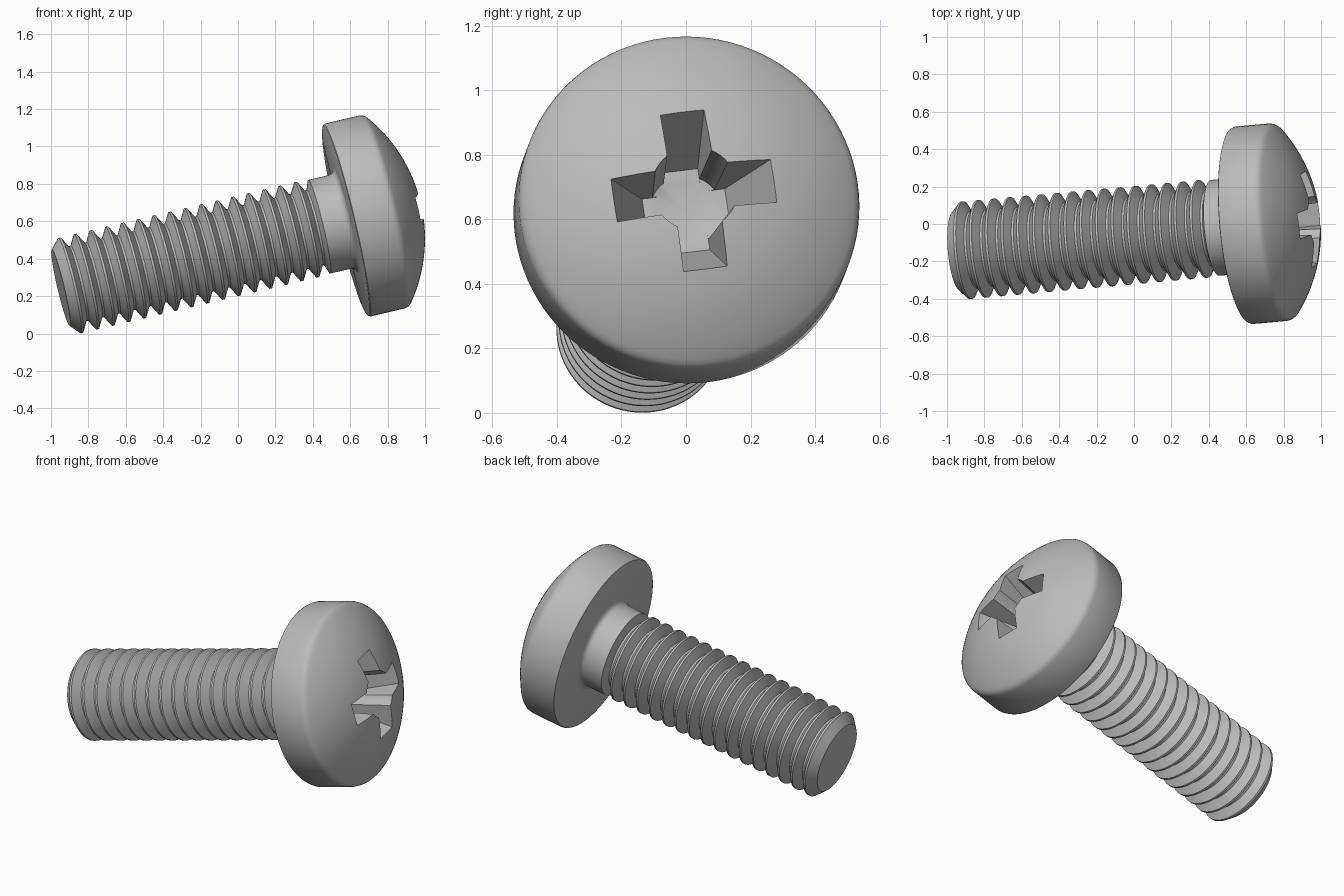
import bpy, bmesh, math
from mathutils import Vector, Matrix

if "Cube" in bpy.data.objects:
    bpy.data.objects.remove(bpy.data.objects["Cube"])

steel = bpy.data.materials.new("grey steel")
steel.use_nodes = True
grey = (0.5, 0.5, 0.5, 1)
steel.diffuse_color = grey
steel.node_tree.nodes["Principled BSDF"].inputs["Base Color"].default_value = grey

# Screw frame: local z runs from the tip to the head, zero at the head underside
axis = Vector((1, 0.09, 0.236)).normalized()
roll = math.radians(8.5)
side = Vector((0, math.cos(roll), math.sin(roll)))
side = (side - axis * side.dot(axis)).normalized()
up = axis.cross(side)
frame = Matrix((side, up, axis)).transposed().to_4x4()
frame.translation = (0.575, -0.008, 0.604)


def finish(name, bm):
    bmesh.ops.recalc_face_normals(bm, faces=bm.faces)
    bm.transform(frame)
    mesh = bpy.data.meshes.new(name)
    bm.to_mesh(mesh)
    bm.free()
    mesh.materials.append(steel)
    obj = bpy.data.objects.new(name, mesh)
    bpy.context.collection.objects.link(obj)
    return obj


def lathe(name, profile, steps=96):
    """Revolve (radius, height) points that start and end on the axis."""
    bm = bmesh.new()
    verts = [bm.verts.new((r, 0, z)) for r, z in profile]
    edges = [bm.edges.new(pair) for pair in zip(verts, verts[1:])]
    bmesh.ops.spin(bm, geom=verts + edges, cent=(0, 0, 0), axis=(0, 0, 1),
                   angle=math.tau, steps=steps)
    bmesh.ops.remove_doubles(bm, verts=bm.verts, dist=0.0001)
    return finish(name, bm)


def slot_cutter(name, turn):
    """Tapered bar, wider at the mouth than at the floor."""
    bm = bmesh.new()
    bmesh.ops.create_cube(bm, size=2)
    for v in bm.verts:
        mouth = v.co.z > 0
        v.co.x *= 0.285 if mouth else 0.13
        v.co.y *= 0.072 if mouth else 0.056
        v.co.z = 0.45 if mouth else 0.09
    bm.transform(Matrix.Rotation(turn, 4, 'Z'))
    return finish(name, bm)


def smooth(obj, degrees):
    bpy.ops.object.select_all(action='DESELECT')
    obj.select_set(True)
    bpy.context.view_layer.objects.active = obj
    bpy.ops.object.shade_smooth_by_angle(angle=math.radians(degrees))


# Pan head: straight rim, rounded shoulder, shallow dome
RADIUS, RIM, APEX = 0.53, 0.2, 0.412
profile = [(0, 0), (0.515, 0), (0.525, 0.004), (RADIUS, 0.015), (RADIUS, RIM)]
profile += [(0.527, 0.216), (0.519, 0.229)]
edge_r, edge_z = 0.508, 0.239
sag = APEX - edge_z
ball = (edge_r ** 2 + sag ** 2) / (2 * sag)
sweep = math.asin(edge_r / ball)
for i in range(16, -1, -1):
    a = sweep * i / 16
    profile.append((ball * math.sin(a), APEX - ball * (1 - math.cos(a))))
head = lathe("pan_head", profile)

# Cross recess: two crossing slots and a round hub with a conical floor
cutters = [
    slot_cutter("slot_cutter_a", 0),
    slot_cutter("slot_cutter_b", math.pi / 2),
    lathe("hub_cutter", [(0, 0.06), (0.112, 0.095), (0.137, 0.45), (0, 0.45)], 48),
]
bpy.context.view_layer.objects.active = head
for cutter in cutters:
    cutter.hide_render = True
    mod = head.modifiers.new("recess", 'BOOLEAN')
    mod.operation = 'DIFFERENCE'
    mod.solver = 'EXACT'
    mod.object = cutter
    bpy.ops.object.modifier_apply(modifier=mod.name)
    bpy.data.objects.remove(cutter)
smooth(head, 28)

# Threaded shank: chamfered tip, ring threads, plain neck, fillet under the head
CREST, ROOT, PITCH, FIRST, RINGS = 0.262, 0.206, 0.0868, -1.516, 16
profile = [(0, -1.57), (0.21, -1.57)]
for i in range(RINGS):
    z = FIRST + i * PITCH
    profile += [(CREST, z - 0.006), (CREST, z + 0.006),
                (ROOT, z + PITCH / 2 - 0.006), (ROOT, z + PITCH / 2 + 0.006)]
profile += [(0.257, -0.145), (0.257, -0.03), (0.261, -0.016),
            (0.27, -0.006), (0.285, 0), (0.285, 0.01), (0, 0.01)]
smooth(lathe("threaded_shank", profile), 28)
